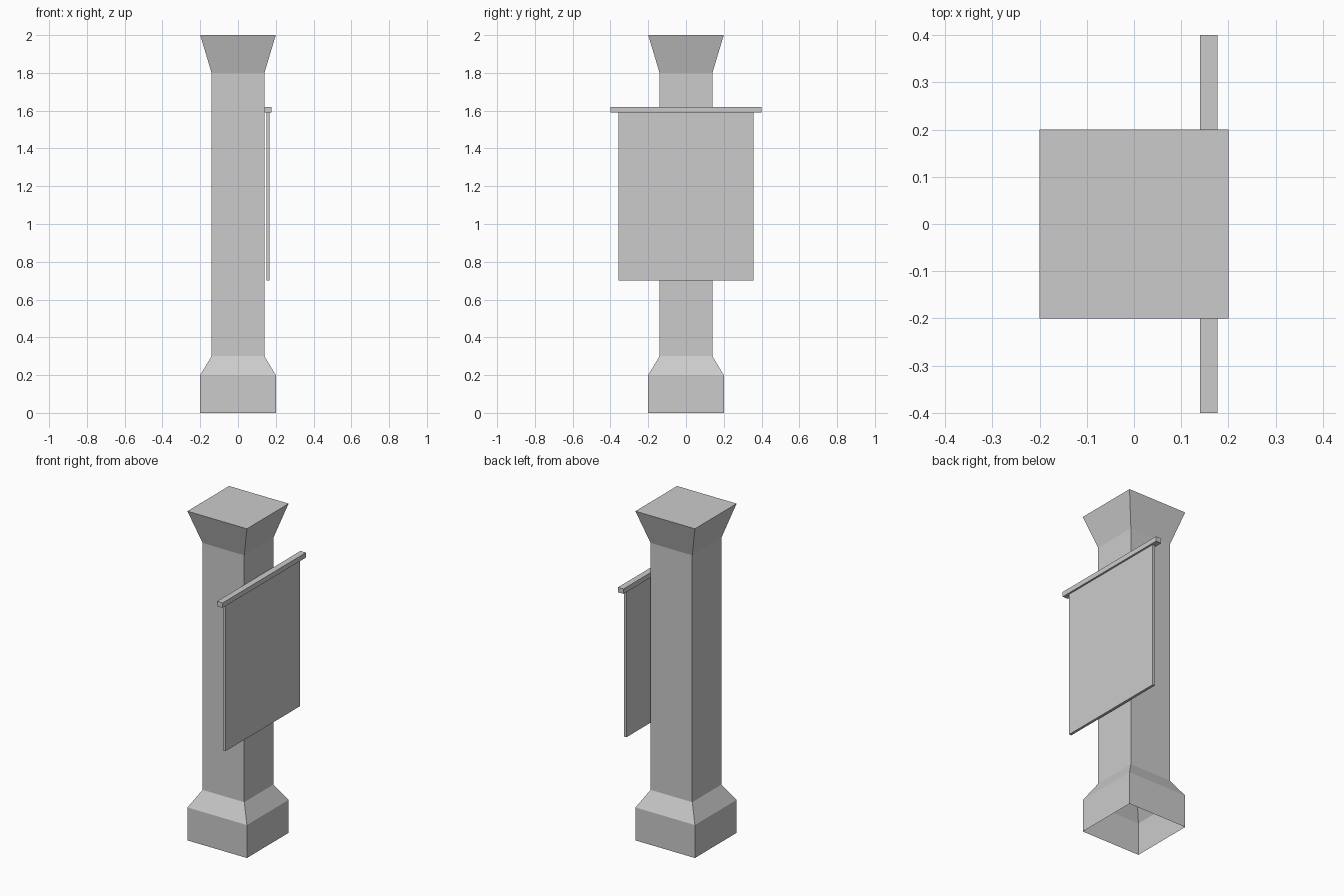
import bpy, bmesh

if "Cube" in bpy.data.objects:
    bpy.data.objects.remove(bpy.data.objects["Cube"])


def make_object(name, bm):
    bmesh.ops.recalc_face_normals(bm, faces=bm.faces)
    mesh = bpy.data.meshes.new(name)
    bm.to_mesh(mesh)
    bm.free()
    obj = bpy.data.objects.new(name, mesh)
    bpy.context.collection.objects.link(obj)
    return obj


def box(name, lo, hi):
    bm = bmesh.new()
    bmesh.ops.create_cube(bm, size=1)
    for v in bm.verts:
        for i in range(3):
            v.co[i] = hi[i] if v.co[i] > 0 else lo[i]
    return make_object(name, bm)


# Square pillar: flared base, shaft and capital, open underneath
profile = [(0.2, 0.0), (0.2, 0.2), (0.14, 0.3), (0.14, 1.8), (0.2, 2.0)]
corners = [(-1, -1), (1, -1), (1, 1), (-1, 1)]
bm = bmesh.new()
rings = [[bm.verts.new((sx * r, sy * r, z)) for sx, sy in corners] for r, z in profile]
for a, b in zip(rings, rings[1:]):
    for i in range(4):
        j = (i + 1) % 4
        bm.faces.new((a[i], a[j], b[j], b[i]))
bm.faces.new(rings[-1])
pillar = make_object("pillar", bm)
# Keep the open shell facing outwards
if pillar.data.polygons[-1].normal.z < 0:
    pillar.data.flip_normals()

# Crossbar fixed to the right side of the shaft
box("banner_rod", (0.14, -0.4, 1.59), (0.177, 0.4, 1.62))

# Hanging banner panel
box("banner", (0.15, -0.358, 0.70), (0.166, 0.358, 1.59))
